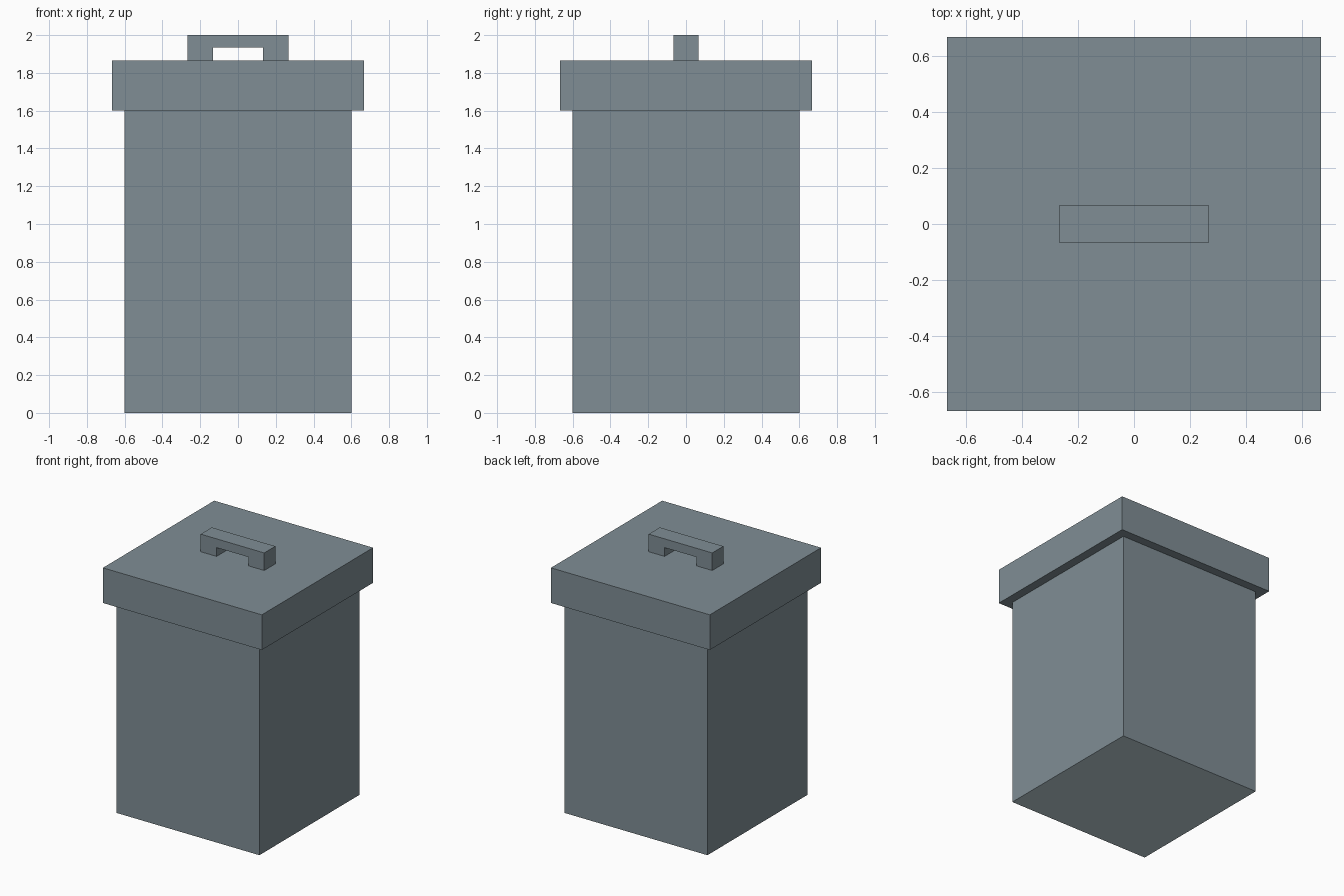
import bpy, bmesh

if "Cube" in bpy.data.objects:
    bpy.data.objects.remove(bpy.data.objects["Cube"])

U = 2 / 30  # modelling unit


def material(name, rgb):
    mat = bpy.data.materials.new(name)
    mat.diffuse_color = (*rgb, 1)
    mat.use_nodes = True
    mat.node_tree.nodes["Principled BSDF"].inputs["Base Color"].default_value = mat.diffuse_color
    return mat


metal = material("blue grey metal", (0.214, 0.27, 0.30))
base = material("pale grey base", (0.51, 0.63, 0.68))


def extruded(name, profile, axis, start, end):
    """Extrude a closed 2D profile along y (x-z profile) or z (x-y profile)."""
    bm = bmesh.new()
    place = (lambda a, b: (a, start, b)) if axis == "y" else (lambda a, b: (a, b, start))
    face = bm.faces.new([bm.verts.new(place(a * U, b * U)) for a, b in profile])
    moved = bmesh.ops.extrude_face_region(bm, geom=[face])["geom"]
    offset = (0, end - start, 0) if axis == "y" else (0, 0, end - start)
    bmesh.ops.translate(bm, vec=offset, verts=[v for v in moved if isinstance(v, bmesh.types.BMVert)])
    bmesh.ops.recalc_face_normals(bm, faces=bm.faces)
    mesh = bpy.data.meshes.new(name)
    bm.to_mesh(mesh)
    bm.free()
    mesh.materials.append(metal)
    obj = bpy.data.objects.new(name, mesh)
    bpy.context.collection.objects.link(obj)
    return obj


def square(r):
    return [(-r, -r), (r, -r), (r, r), (-r, r)]


# Square bin body with a paler underside
body = extruded("body", square(9), "z", 0, 24 * U)
body.data.materials.append(base)
for poly in body.data.polygons:
    if poly.normal.z < -0.5:
        poly.material_index = 1

# Overhanging lid
extruded("lid", square(10), "z", 24 * U, 28 * U)

# Bracket handle with an open grip
extruded("handle", [(-4, 28), (-4, 30), (4, 30), (4, 28), (2, 28), (2, 29), (-2, 29), (-2, 28)],
         "y", -U, U)
